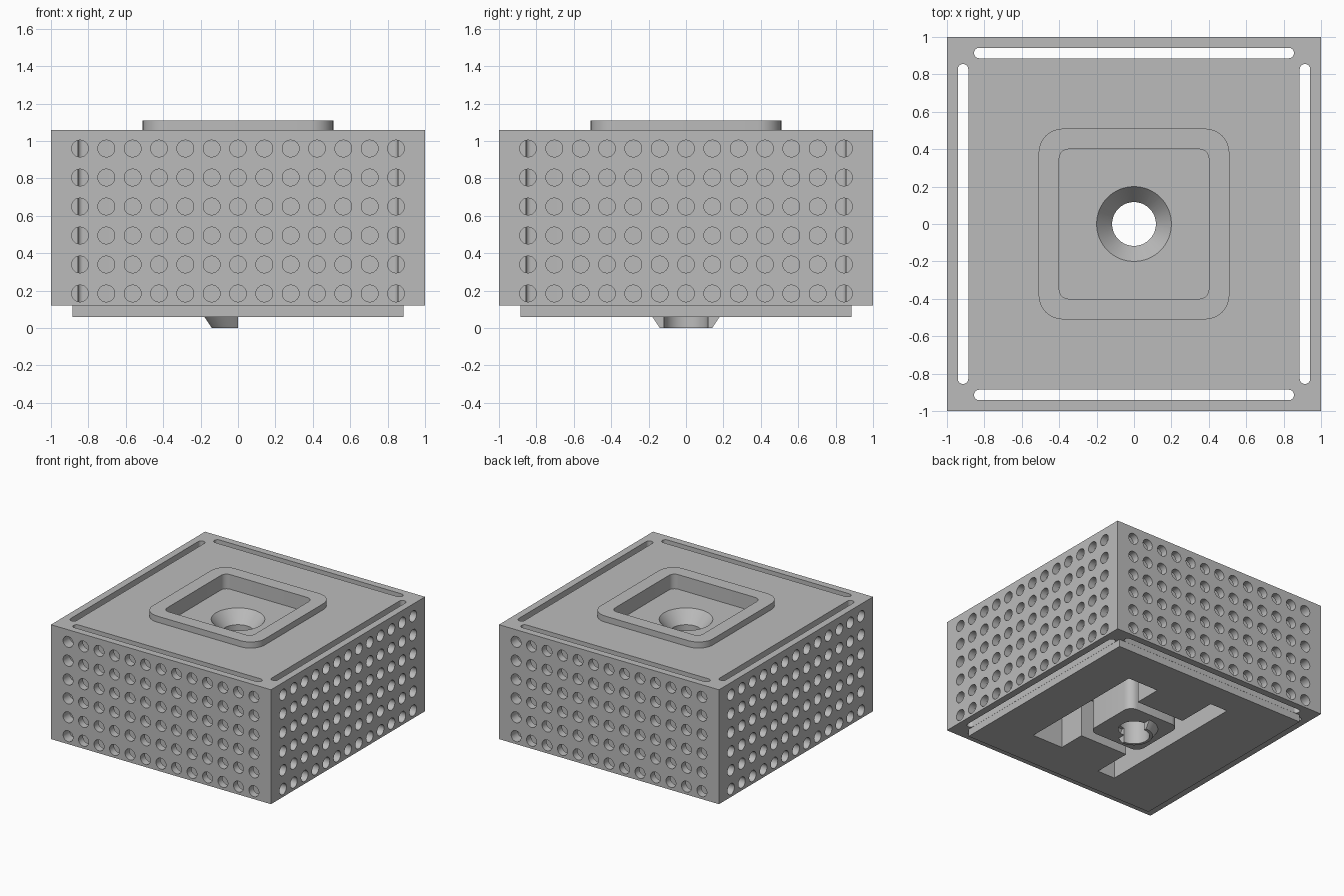
import bpy, bmesh, math
from mathutils import Matrix, Vector

if "Cube" in bpy.data.objects:
    bpy.data.objects.remove(bpy.data.objects["Cube"], do_unlink=True)

GREY = (0.5, 0.5, 0.5, 1)
mat = bpy.data.materials.new("plain_grey")
mat.use_nodes = True
mat.diffuse_color = GREY
mat.node_tree.nodes["Principled BSDF"].inputs["Base Color"].default_value = GREY


def finish(name, bm):
    bmesh.ops.recalc_face_normals(bm, faces=bm.faces)
    mesh = bpy.data.meshes.new(name)
    bm.to_mesh(mesh)
    bm.free()
    mesh.materials.append(mat)
    obj = bpy.data.objects.new(name, mesh)
    bpy.context.collection.objects.link(obj)
    return obj


def rounded_block(name, x0, x1, y0, y1, z0, z1, r=0.0, steps=8):
    """Upright prism with a rectangular outline and optional round corners."""
    bm = bmesh.new()
    corners = [(x1 - r, y1 - r), (x0 + r, y1 - r), (x0 + r, y0 + r), (x1 - r, y0 + r)]
    verts = []
    for i, (cx, cy) in enumerate(corners):
        for k in range(steps + 1 if r else 1):
            a = (i + k / steps) * math.pi / 2
            verts.append(bm.verts.new((cx + r * math.cos(a), cy + r * math.sin(a), z0)))
    bmesh.ops.remove_doubles(bm, verts=verts, dist=1e-5)
    face = bm.faces.new([v for v in verts if v.is_valid])
    top = bmesh.ops.extrude_face_region(bm, geom=[face])["geom"]
    bmesh.ops.translate(bm, vec=(0, 0, z1 - z0),
                        verts=[g for g in top if isinstance(g, bmesh.types.BMVert)])
    return finish(name, bm)


def frustum(name, r0, r1, z0, z1):
    bm = bmesh.new()
    bmesh.ops.create_cone(bm, cap_ends=True, segments=64, radius1=r0, radius2=r1,
                          depth=z1 - z0, matrix=Matrix.Translation((0, 0, (z0 + z1) / 2)))
    return finish(name, bm)


def combine(target, tool, operation="DIFFERENCE"):
    """Apply a boolean and discard the tool object."""
    tool.hide_render = True
    mod = target.modifiers.new("boolean", "BOOLEAN")
    mod.operation = operation
    mod.solver = "EXACT"
    mod.object = tool
    bpy.context.view_layer.update()
    graph = bpy.context.evaluated_depsgraph_get()
    mesh = bpy.data.meshes.new_from_object(target.evaluated_get(graph))
    target.modifiers.clear()
    target.data = mesh
    bpy.data.objects.remove(tool, do_unlink=True)


# Main block, base plate and raised rim
body = rounded_block("perforated_box", -1, 1, -1, 1, 0.12, 1.06)
combine(body, rounded_block("base_plate", -0.885, 0.885, -0.885, 0.885, 0.06, 0.12), "UNION")
combine(body, rounded_block("top_rim", -0.51, 0.51, -0.51, 0.51, 1.06, 1.11, 0.13), "UNION")

# Pocket inside the rim
combine(body, rounded_block("pocket", -0.4, 0.4, -0.4, 0.4, 0.99, 1.2, 0.05))

# Narrow slots running down through the box along each side
for s in (-1, 1):
    a, b = sorted((s * 0.886, s * 0.942))
    combine(body, rounded_block("slot", a, b, -0.855, 0.855, 0, 1.2, 0.0275))
    combine(body, rounded_block("slot", -0.855, 0.855, a, b, 0, 1.2, 0.0275))

# Grid of round holes opening from each side into the slots
bm = bmesh.new()
for side in range(4):
    turn = Matrix.Rotation(side * math.pi / 2, 4, "Z")
    for col in range(13):
        for row in range(6):
            spot = Vector(((col - 6) * 0.1408, -0.97, 0.185 + row * 0.155))
            bmesh.ops.create_cone(
                bm, cap_ends=True, segments=24, radius1=0.045, radius2=0.045, depth=0.11,
                matrix=turn @ Matrix.Translation(spot) @ Matrix.Rotation(math.pi / 2, 4, "X"))
combine(body, finish("side_holes", bm))

# Recess under the base: two bars joined by a middle section
for x0, x1, y in ((-0.36, -0.2, 0.66), (0.24, 0.52, 0.56), (-0.22, 0.26, 0.33)):
    combine(body, rounded_block("recess", x0, x1, -y, y, 0, 0.4))

# Central post left standing in the recess
combine(body, rounded_block("post", -0.24, 0.24, -0.24, 0.24, 0.06, 0.42, 0.07), "UNION")

# Half socket in the post and matching half boss below it
socket = frustum("socket", 0.18, 0.14, 0.06, 0.12)
combine(socket, rounded_block("half", -1, 0, -1, 1, -1, 1))
combine(body, socket)
boss = frustum("half_boss", 0.14, 0.18, 0, 0.06)
combine(boss, rounded_block("half", 0, 1, -1, 1, -1, 1))
combine(body, boss, "UNION")

# Countersunk hole through the centre
combine(body, frustum("centre_hole", 0.117, 0.117, -0.1, 1.3))
combine(body, frustum("countersink", 0.1165, 0.2, 0.89, 0.99))

# Smooth curved walls while keeping edges crisp
bpy.ops.object.select_all(action="DESELECT")
body.select_set(True)
bpy.context.view_layer.objects.active = body
bpy.ops.object.shade_smooth_by_angle(angle=math.radians(30))
